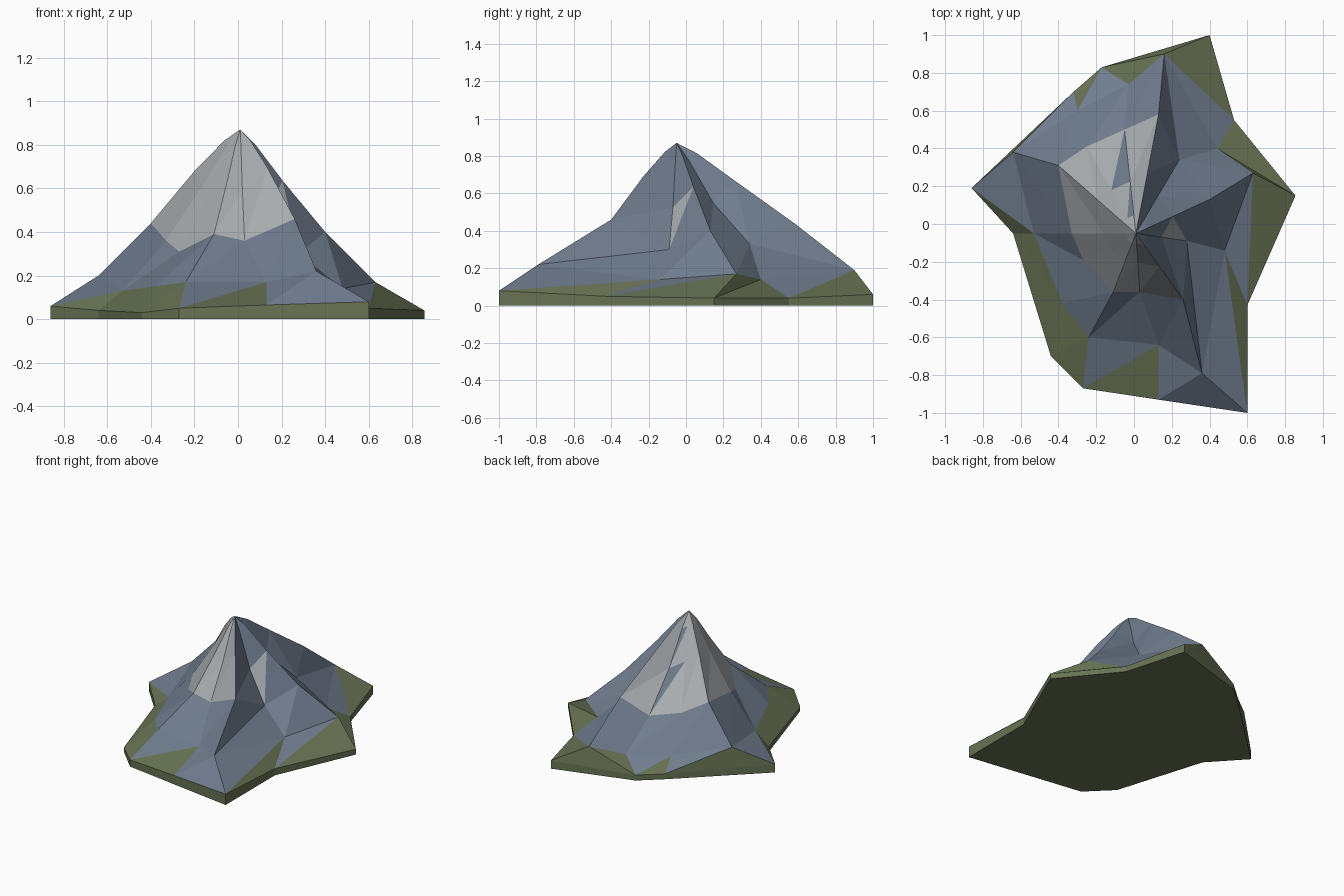
import bpy, bmesh
from mathutils import Vector

if "Cube" in bpy.data.objects:
    bpy.data.objects.remove(bpy.data.objects["Cube"])

# Materials
def material(name, rgb):
    m = bpy.data.materials.new(name)
    m.diffuse_color = (*rgb, 1)
    m.use_nodes = True
    m.node_tree.nodes["Principled BSDF"].inputs["Base Color"].default_value = m.diffuse_color
    return m

GRASS, ROCK, SNOW = 0, 1, 2
palette = [material("grass green", (0.138, 0.171, 0.089)),
           material("slate rock", (0.162, 0.202, 0.270)),
           material("pale snow", (0.40, 0.42, 0.435))]

PEAK = Vector((0.01, -0.05, 0.87))

# Spokes, counter-clockwise from the east: rim, foot, shoulder, crest offset
spokes = [
    ((0.855, 0.15, 0.04), (0.63, 0.27, 0.17), (0.40, 0.13, 0.40), 0.0),
    ((0.53, 0.55, 0.04), (0.44, 0.40, 0.14), (0.24, 0.34, 0.33), -0.05),
    ((0.40, 1.00, 0.06), (0.16, 0.90, 0.19), (0.13, 0.58, 0.44), 0.01),
    ((-0.17, 0.83, 0.04), (-0.03, 0.74, 0.12), (-0.05, 0.50, 0.32), -0.04),
    ((-0.32, 0.70, 0.04), (-0.30, 0.60, 0.13), (-0.25, 0.41, 0.36), 0.0),
    ((-0.86, 0.19, 0.06), (-0.64, 0.38, 0.20), (-0.40, 0.31, 0.44), 0.03),
    ((-0.64, -0.05, 0.04), (-0.53, -0.05, 0.13), (-0.33, -0.05, 0.36), 0.0),
    ((-0.44, -0.70, 0.03), (-0.38, -0.42, 0.15), (-0.27, -0.19, 0.31), 0.0),
    ((-0.27, -0.87, 0.05), (-0.24, -0.60, 0.17), (-0.11, -0.36, 0.39), 0.0),
    ((0.13, -0.93, 0.065), (0.13, -0.64, 0.17), (0.03, -0.36, 0.36), -0.02),
    ((0.60, -1.00, 0.08), (0.36, -0.79, 0.22), (0.26, -0.40, 0.46), 0.03),
    ((0.60, -0.43, 0.05), (0.48, -0.14, 0.14), (0.28, -0.09, 0.30), -0.06),
]
FLIPPED = {(2, 0), (1, 1)}      # (sector, ring) split the other way
GRASSY = {0, 2, 6, 7}           # sectors whose whole foot is grass

def colour(sector, ring, upper):
    if ring == 0:
        if upper:
            return GRASS if sector in GRASSY else ROCK
        return ROCK if sector == 9 else GRASS
    if ring >= 2:
        if 2 <= sector <= 9 and not (sector == 3 and upper and ring < 4):
            return SNOW
        if sector == 11 and ring == 2 and upper:
            return SNOW
    return ROCK

bm = bmesh.new()

def face(verts, mat):
    bm.faces.new(verts).material_index = mat

# Each spoke climbs from the ground to just under the peak
columns = []
for rim, foot, shoulder, crest in spokes:
    upper = PEAK.lerp(Vector(shoulder), 0.5) + Vector((0, 0, crest))
    neck = PEAK.lerp(upper, 0.35) + Vector((0, 0, 0.015))
    columns.append([bm.verts.new(p) for p in
                    ((rim[0], rim[1], 0), rim, foot, shoulder, upper, neck)])
top = bm.verts.new(PEAK)

for i, a in enumerate(columns):
    b = columns[(i + 1) % len(columns)]
    # Grass skirt around the rim
    face((a[0], b[0], b[1], a[1]), GRASS)
    # Slopes
    for ring in range(4):
        a0, a1, b0, b1 = a[ring + 1], a[ring + 2], b[ring + 1], b[ring + 2]
        if (i, ring) in FLIPPED:
            low, high = (a0, b0, a1), (b0, b1, a1)
        else:
            low, high = (a0, b0, b1), (a0, b1, a1)
        face(low, colour(i, ring, False))
        face(high, colour(i, ring, True))
    # Summit
    face((a[5], b[5], top), colour(i, 4, True))

# Flat underside
face([c[0] for c in reversed(columns)], GRASS)

mesh = bpy.data.meshes.new("mountain")
bm.to_mesh(mesh)
bm.free()
for m in palette:
    mesh.materials.append(m)
mountain = bpy.data.objects.new("mountain", mesh)
bpy.context.collection.objects.link(mountain)
